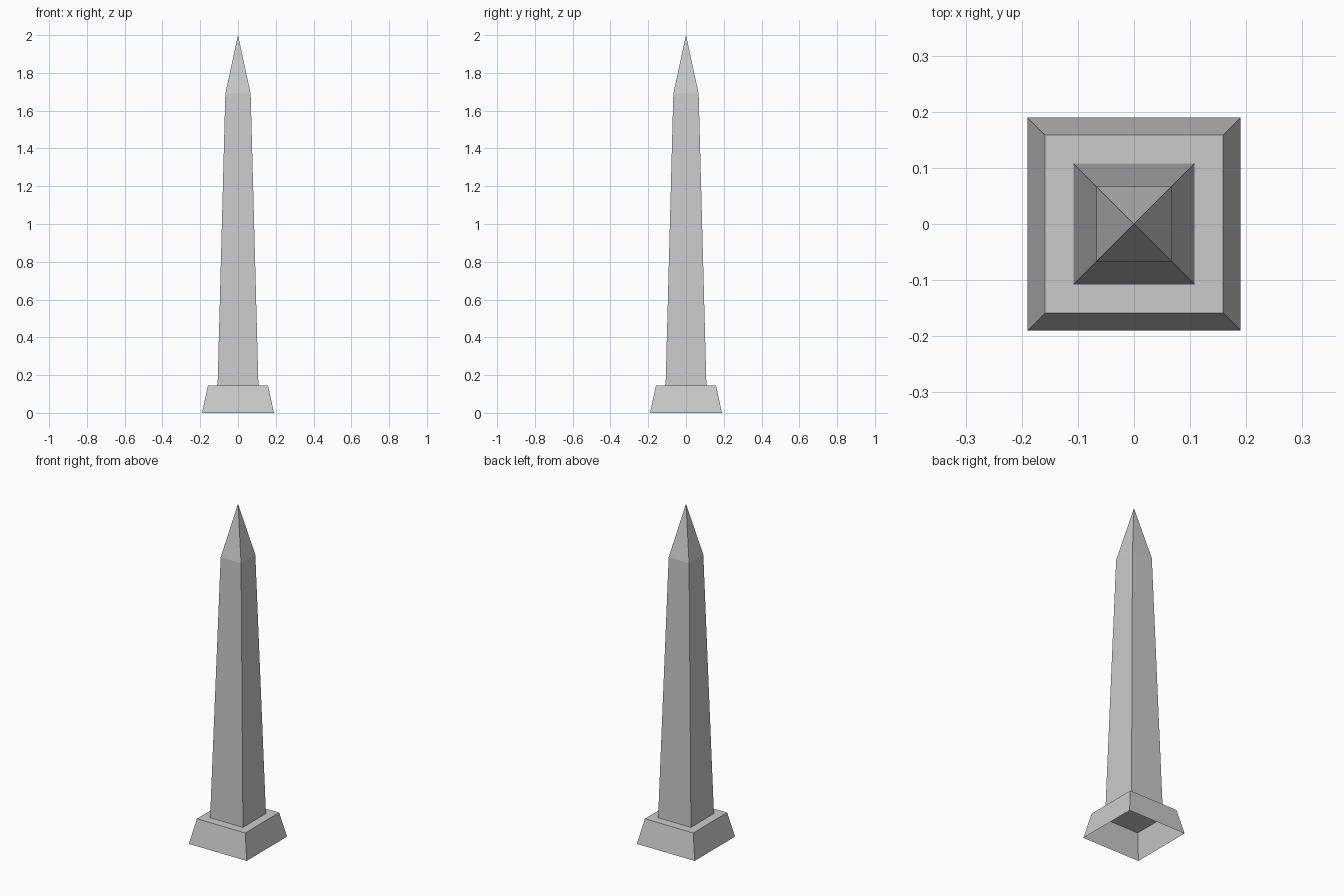
import bpy, bmesh

if "Cube" in bpy.data.objects:
    bpy.data.objects.remove(bpy.data.objects["Cube"])


def square_stack(name, levels, cap=False):
    """Stack square rings given as (half width, height); half width 0 makes an apex."""
    bm = bmesh.new()
    rings = []
    for half, z in levels:
        if half == 0:
            rings.append([bm.verts.new((0, 0, z))])
        else:
            rings.append([bm.verts.new((sx * half, sy * half, z))
                          for sx, sy in ((-1, -1), (1, -1), (1, 1), (-1, 1))])
    for low, high in zip(rings, rings[1:]):
        for i in range(4):
            j = (i + 1) % 4
            if len(high) == 1:
                bm.faces.new((low[i], low[j], high[0]))
            else:
                bm.faces.new((low[i], low[j], high[j], high[i]))
    if cap:
        bm.faces.new(rings[-1])
    mesh = bpy.data.meshes.new(name)
    bm.to_mesh(mesh)
    bm.free()
    obj = bpy.data.objects.new(name, mesh)
    bpy.context.collection.objects.link(obj)
    return obj


# Hollow plinth, open underneath with a flat top
square_stack("plinth", [(0.19, 0.0), (0.159, 0.146)], cap=True)

# Tapered shaft standing on the plinth, ending in a pyramid tip
square_stack("obelisk_shaft", [(0.108, 0.146), (0.067, 1.69), (0, 2.0)])
